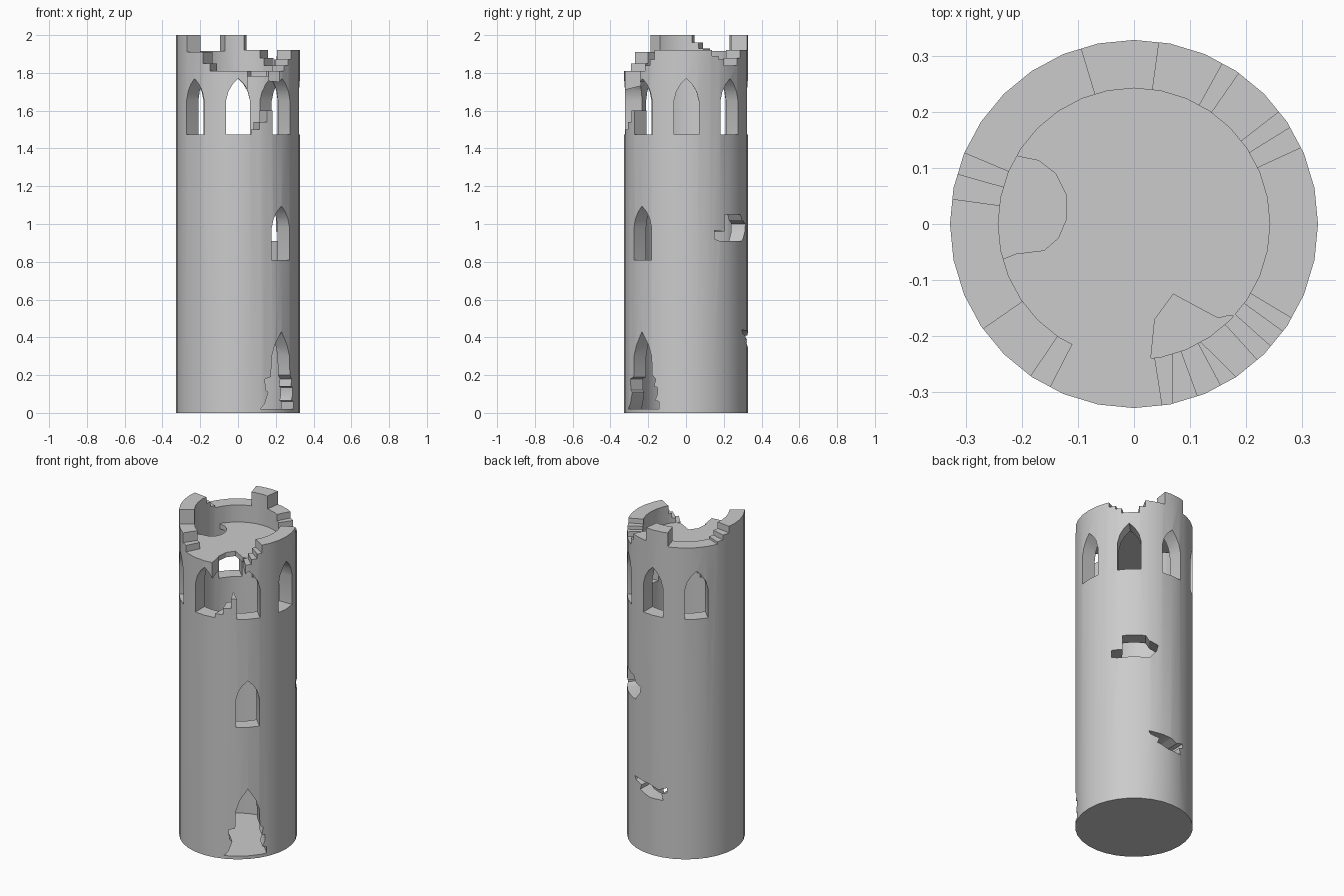
import bpy, bmesh, math
from mathutils import Vector

if "Cube" in bpy.data.objects:
    bpy.data.objects.remove(bpy.data.objects["Cube"])

R_OUT, R_IN, SEGS = 0.328, 0.242, 32


def polar(r, deg, z=0.0):
    a = math.radians(deg)
    return Vector((r * math.cos(a), r * math.sin(a), z))


def make_object(name, bm):
    bmesh.ops.recalc_face_normals(bm, faces=bm.faces)
    mesh = bpy.data.meshes.new(name)
    bm.to_mesh(mesh)
    bm.free()
    obj = bpy.data.objects.new(name, mesh)
    bpy.context.collection.objects.link(obj)
    return obj


def prism(name, points, sweep):
    """Closed solid from an outline swept along a vector."""
    bm = bmesh.new()
    face = bm.faces.new([bm.verts.new(p) for p in points])
    new = bmesh.ops.extrude_face_region(bm, geom=[face], use_keep_orig=True)["geom"]
    bmesh.ops.translate(bm, vec=sweep, verts=[v for v in new if isinstance(v, bmesh.types.BMVert)])
    return make_object(name, bm)


def cut(target, cutter):
    """Subtract the cutter, then remove it."""
    cutter.hide_render = True
    mod = target.modifiers.new("cut", "BOOLEAN")
    mod.operation, mod.solver, mod.object = "DIFFERENCE", "EXACT", cutter
    bpy.context.view_layer.objects.active = target
    bpy.ops.object.modifier_apply(modifier=mod.name)
    bpy.data.objects.remove(cutter)


def radial_cutter(deg, outline):
    """Outline of (sideways, z) pairs pushed through the wall at an angle."""
    side, start = polar(1, deg + 90), polar(0.15, deg)
    pts = [start + side * u + Vector((0, 0, z)) for u, z in outline]
    return prism("cutter", pts, polar(0.3, deg))


def wedge_cutter(a, b, z):
    """Sector that lowers the wall top to z between two angles."""
    n = max(1, math.ceil((b - a) / 12))
    angles = [a + (b - a) * i / n for i in range(n + 1)]
    pts = [polar(0.42, t, z) for t in angles] + [polar(0.15, t, z) for t in reversed(angles)]
    return prism("cutter", pts, Vector((0, 0, 0.7)))


def arch(w, z, h):
    half = [(w, 0), (w, h * 0.6), (w * 0.8, h * 0.77), (w * 0.45, h * 0.9)]
    return ([(u, z + v) for u, v in half] + [(0, z + h)]
            + [(-u, z + v) for u, v in reversed(half)])


# Hollow round wall
bm = bmesh.new()
rings = [[bm.verts.new(polar(r, i * 360 / SEGS, z)) for i in range(SEGS)]
         for r, z in ((R_OUT, 0), (R_OUT, 2), (R_IN, 2), (R_IN, 0))]
for k in range(4):
    lo, hi = rings[k], rings[(k + 1) % 4]
    for i in range(SEGS):
        j = (i + 1) % SEGS
        bm.faces.new((lo[i], lo[j], hi[j], hi[i]))
wall = make_object("tower_wall", bm)

# Ruined battlements: start angle, end angle, remaining height
battlements = [
    (24.8, 32, 1.89), (32, 38, 1.87), (38, 55, 1.84), (55, 61, 1.88), (61, 82, 1.92),
    (107, 157, 1.915), (157, 164, 1.93), (164, 172, 1.96),
    (215, 236, 1.91), (236, 243, 1.85), (243, 279, 1.81),
    (279, 290, 1.50), (290, 298, 1.54), (298, 312, 1.60),
    (312, 318, 1.81), (318, 324, 1.84), (324, 329, 1.87), (329, 385, 1.92)]
for a, b, z in battlements:
    cut(wall, wedge_cutter(a - 0.15, b + 0.15, z))

# Pointed windows: upper ring of seven, one mid window
for deg in (-90, -45, 0, 45, 90, 135, 225):
    cut(wall, radial_cutter(deg + 0.4, arch(0.066, 1.475, 0.295)))
cut(wall, radial_cutter(-45.4, arch(0.066, 0.81, 0.285)))

# Doorway with crumbled jambs
door = [(-.13, .02), (.11, .02), (.11, .06), (.085, .065), (.1, .1), (.1, .135), (.08, .14),
        (.09, .18), (.07, .2), (.066, .3), (.045, .36), (0, .43), (-.045, .36), (-.066, .3),
        (-.07, .19), (-.105, .18), (-.1, .12), (-.085, .11), (-.105, .05)]
cut(wall, radial_cutter(-45.4, door))

# Two breaches at the back
breach_upper = [(-.13, .92), (-.13, .965), (-.07, .96), (-.07, 1.05), (.06, 1.05),
                (.08, 1.02), (.13, 1.0), (.12, .96), (.08, .91), (-.1, .91)]
breach_lower = [(-.13, .44), (-.12, .42), (-.07, .405), (-.08, .375), (-.01, .35), (.08, .35),
                (.07, .39), (.1, .4), (.1, .43), (.05, .41), (.0, .43)]
cut(wall, radial_cutter(51, breach_upper))
cut(wall, radial_cutter(88, breach_lower))

# Roof floor with a stair opening and a broken front edge
outline = [polar(0.245, d) for d in range(-42, 151, 8)]
outline += [Vector((x, y, 0)) for x, y in
            [(-.205, .12), (-.17, .113), (-.14, .09), (-.12, .05), (-.12, .01),
             (-.135, -.025), (-.16, -.047), (-.21, -.053)]]
outline += [polar(0.245, d) for d in range(195, 278, 8)]
outline += [Vector((x, y, 0)) for x, y in
            [(.03, -.24), (.037, -.17), (.07, -.125), (.12, -.152), (.15, -.168), (.17, -.163)]]
for p in outline:
    p.z = 1.78
roof = prism("roof_floor", outline, Vector((0, 0, 0.03)))

# Ground floor
ground = prism("ground_floor", [polar(R_IN, i * 360 / SEGS) for i in range(SEGS)],
               Vector((0, 0, 0.02)))

# Smooth the round faces, keep broken edges sharp
bpy.ops.object.select_all(action="DESELECT")
for obj in (wall, roof, ground):
    obj.select_set(True)
bpy.context.view_layer.objects.active = wall
bpy.ops.object.shade_smooth_by_angle(angle=math.radians(30))
